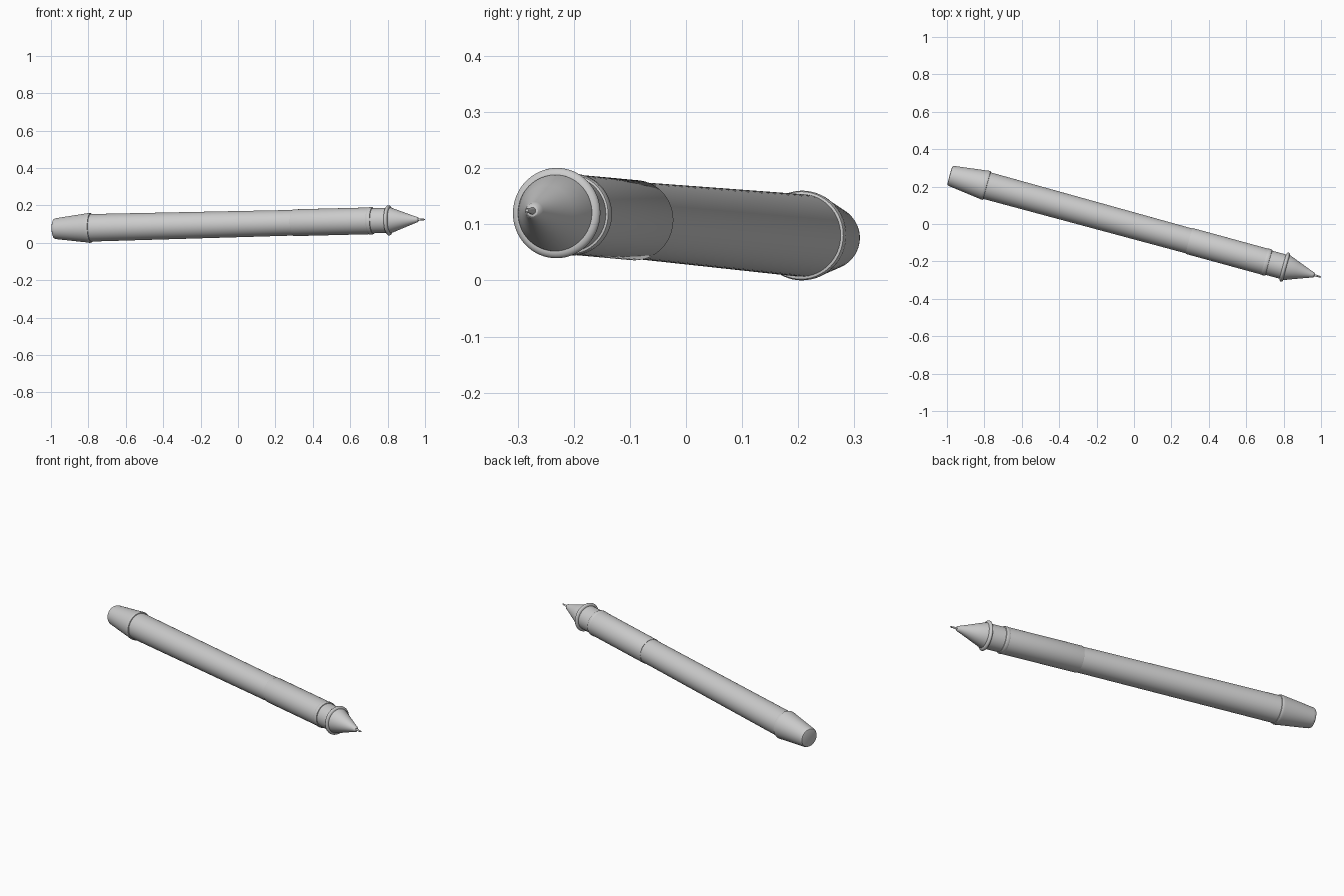
import bpy, bmesh, math
from mathutils import Matrix, Vector

if "Cube" in bpy.data.objects:
    bpy.data.objects.remove(bpy.data.objects["Cube"])

# Pen axis: passes through ORIGIN at x = 0, tilted in plan and slightly raised at the nib
DIR = Vector((1.0, -0.2736, 0.025))
ORIGIN = Vector((0.0, -0.01, 0.0998))
SEG = 64
ROT = DIR.to_track_quat('Z', 'Y').to_matrix().to_4x4()
PLACE = Matrix.Translation(ORIGIN) @ ROT


def lathe(name, profile):
    """Revolve (world x, radius) points around the pen axis; radius 0 closes an end."""
    bm = bmesh.new()
    rings = []
    for x, r in profile:
        h = x * DIR.length
        if r == 0:
            rings.append([bm.verts.new((0, 0, h))])
        else:
            rings.append([bm.verts.new((r * math.cos(a), r * math.sin(a), h))
                          for a in (2 * math.pi * i / SEG for i in range(SEG))])
    for a, b in zip(rings, rings[1:]):
        for i in range(SEG):
            j = (i + 1) % SEG
            if len(a) == 1:
                bm.faces.new((a[0], b[j], b[i]))
            elif len(b) == 1:
                bm.faces.new((a[i], a[j], b[0]))
            else:
                bm.faces.new((a[i], a[j], b[j], b[i]))
    bmesh.ops.recalc_face_normals(bm, faces=bm.faces)
    bm.transform(PLACE)
    me = bpy.data.meshes.new(name)
    bm.to_mesh(me)
    bm.free()
    me.shade_smooth()
    me.set_sharp_from_angle(angle=math.radians(30))
    ob = bpy.data.objects.new(name, me)
    bpy.context.collection.objects.link(ob)
    return ob


def bead(x, half_width, r_in, r_out, n=12):
    """Rounded ring profile between two inner radii."""
    return [(x - half_width * math.cos(math.pi * i / n),
             r_in + (r_out - r_in) * math.sin(math.pi * i / n)) for i in range(n + 1)]


# Tapered end plug with softened rim and a small lip against the barrel
lathe("end_plug", [(-0.985, 0), (-0.985, 0.046), (-0.983, 0.051), (-0.977, 0.0545),
                   (-0.968, 0.0565), (-0.81, 0.0775), (-0.80, 0.0795),
                   (-0.792, 0.08), (-0.786, 0.078), (-0.785, 0.0735)])
# Long barrel, tapering slightly towards the grip
lathe("barrel", [(-0.785, 0.0735), (0.295, 0.0685)])
# Grip sleeve with a small step at its rear
lathe("grip", [(0.295, 0.0685), (0.295, 0.0705), (0.298, 0.0715), (0.70, 0.0715)])
# Trim band at the front of the grip
lathe("grip_band", [(0.70, 0.0715), (0.703, 0.073), (0.717, 0.073), (0.721, 0.071), (0.722, 0.067)])
# Narrower neck
lathe("neck", [(0.722, 0.067), (0.797, 0.067)])
# Raised rounded collar
lathe("collar", bead(0.806, 0.010, 0.067, 0.0805))
# Nose cone
lathe("nose_cone", [(0.816, 0.068), (0.82, 0.0675), (0.87, 0.048), (0.92, 0.0285),
                    (0.952, 0.0165), (0.960, 0.014), (0.964, 0.010), (0.965, 0.006)])
# Writing point
lathe("writing_point", [(0.963, 0.0065), (0.978, 0.005), (0.995, 0.004), (0.999, 0.0025), (1.0, 0)])
